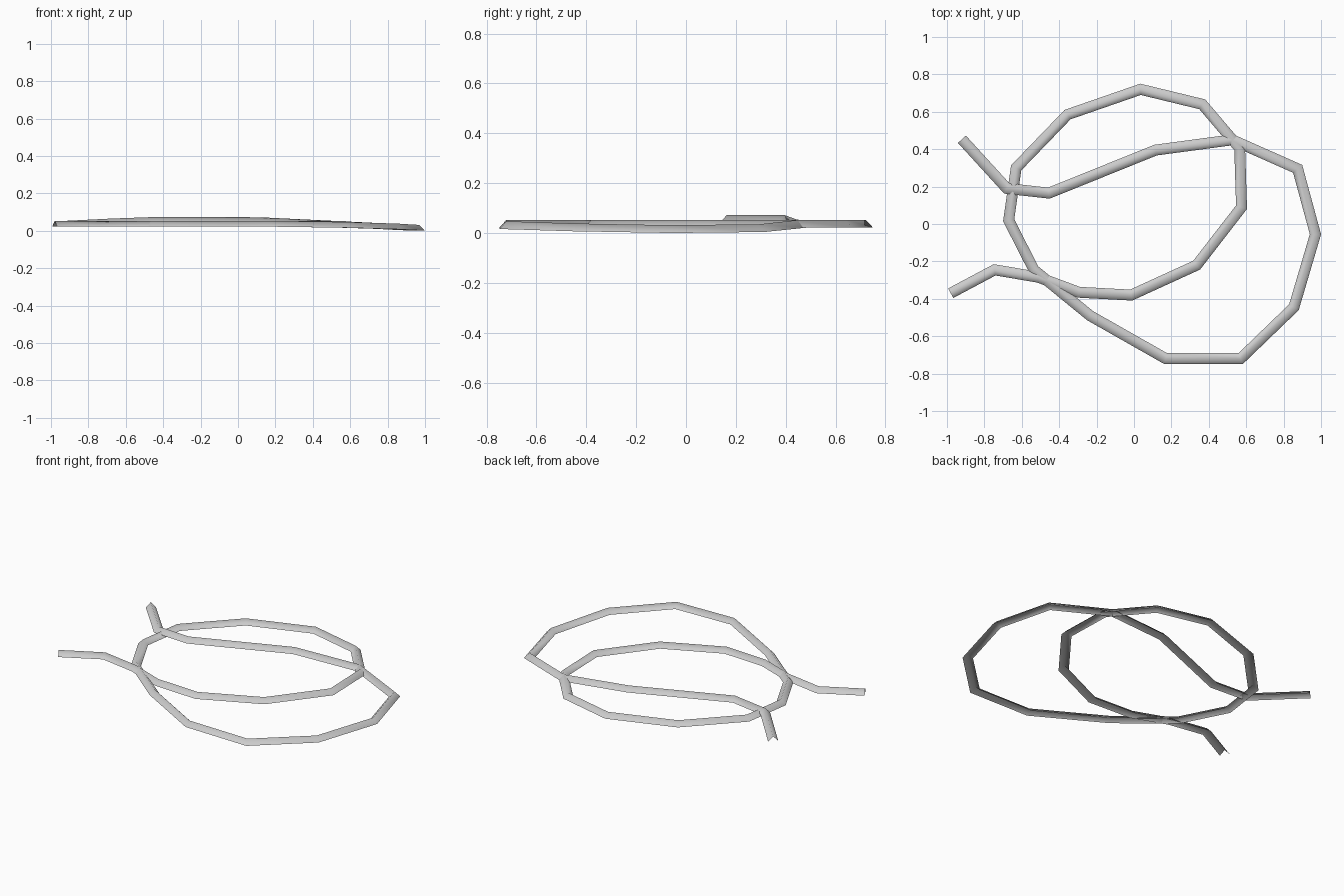
import bpy, bmesh
from mathutils import Vector

cube = bpy.data.objects.get("Cube")
if cube:
    bpy.data.objects.remove(cube, do_unlink=True)

HALF_WIDTH = 0.029
HEIGHT = 0.031
FLAT = 0.022

# Centre line of the rope: x, y, height of its underside
path = [
    # upper tail, passing over the inner loop
    (-0.92, 0.453, FLAT), (-0.68, 0.19, 0.034), (-0.455, 0.165, 0.042),
    (0.115, 0.395, 0.041), (0.525, 0.45, 0.021),
    # outer loop
    (0.875, 0.295, 0.004), (0.97, -0.055, 0), (0.855, -0.445, 0.007),
    (0.57, -0.72, 0.016), (0.17, -0.72, FLAT), (-0.235, -0.49, FLAT),
    # inner loop
    (-0.535, -0.245, FLAT), (-0.67, 0.02, FLAT), (-0.63, 0.3, FLAT),
    (-0.355, 0.585, FLAT), (0.035, 0.72, FLAT), (0.365, 0.64, FLAT),
    (0.565, 0.405, FLAT), (0.575, 0.09, FLAT), (0.335, -0.22, FLAT),
    (-0.015, -0.38, FLAT), (-0.295, -0.365, FLAT),
    # lower tail
    (-0.51, -0.285, FLAT), (-0.745, -0.245, FLAT), (-0.98, -0.37, FLAT),
]
points = [Vector(p) for p in path]


def side_normal(a, b):
    d = (b - a).to_2d().normalized()
    return Vector((-d.y, d.x, 0))


def mitre(i):
    """Sideways offset that keeps the rope width constant round a bend."""
    n1 = side_normal(points[max(i - 1, 0)], points[max(i, 1)])
    last = len(points) - 1
    n2 = side_normal(points[min(i, last - 1)], points[min(i + 1, last)])
    m = (n1 + n2).normalized()
    return m * (HALF_WIDTH / m.dot(n1))


# Ridged strip, open underneath and at both ends
bm = bmesh.new()
rows = []
for i, p in enumerate(points):
    side = mitre(i)
    ridge = Vector((0, 0, HEIGHT))
    rows.append([bm.verts.new(v) for v in (p + side, p + ridge, p - side)])
for a, b in zip(rows, rows[1:]):
    for k in range(2):
        face = bm.faces.new((a[k], a[k + 1], b[k + 1], b[k]))
        face.smooth = True
bm.normal_update()
if sum(f.normal.z for f in bm.faces) < 0:
    bmesh.ops.reverse_faces(bm, faces=bm.faces[:])

mesh = bpy.data.meshes.new("coiled_rope")
bm.to_mesh(mesh)
bm.free()
rope = bpy.data.objects.new("coiled_rope", mesh)
bpy.context.collection.objects.link(rope)

# Plain light grey
grey = bpy.data.materials.new("light grey")
grey.use_nodes = True
colour = (0.6, 0.6, 0.6, 1)
grey.diffuse_color = colour
for node in grey.node_tree.nodes:
    if node.type == "BSDF_PRINCIPLED":
        node.inputs["Base Color"].default_value = colour
mesh.materials.append(grey)
